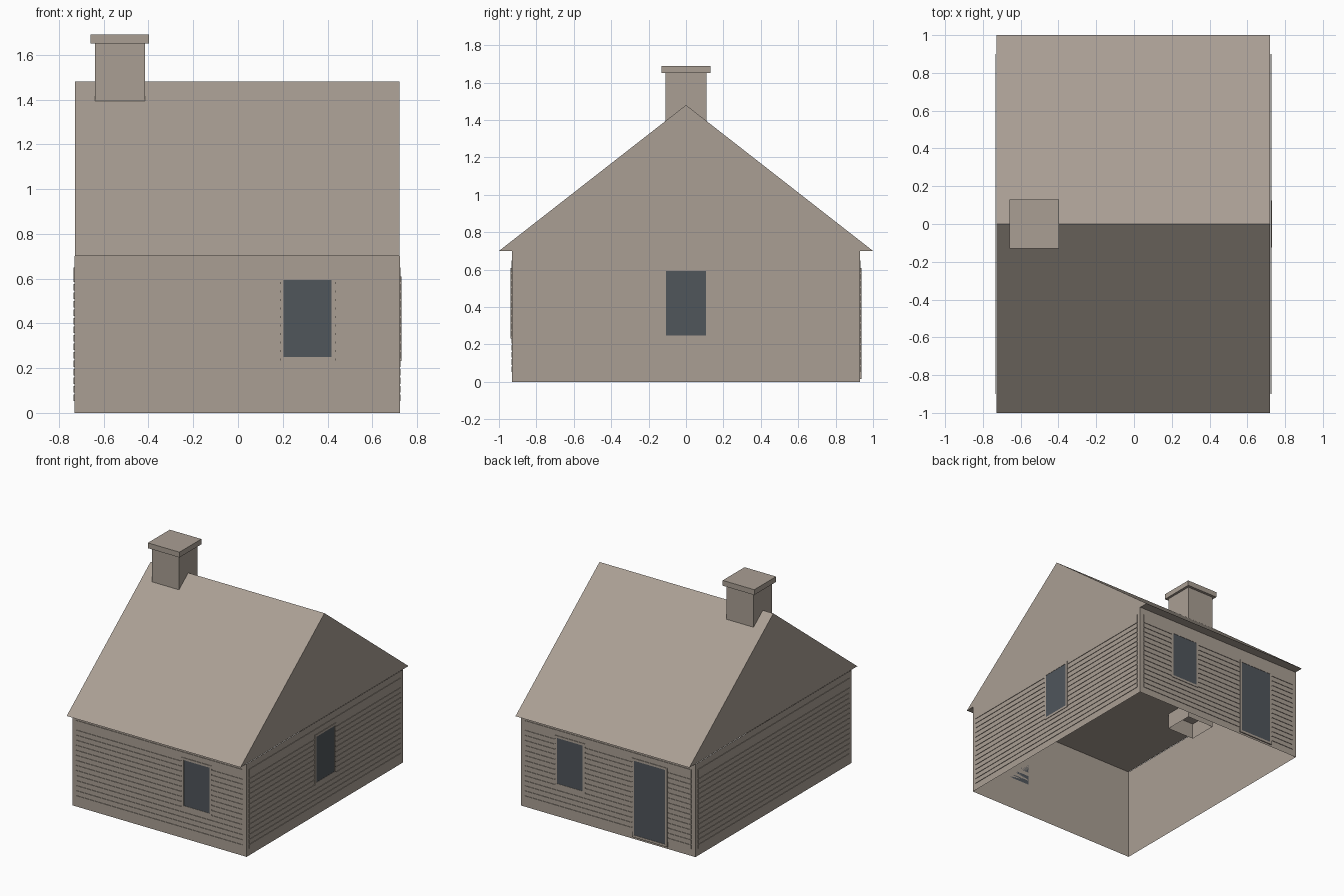
import bpy, bmesh

cube = bpy.data.objects.get("Cube")
if cube:
    bpy.data.objects.remove(cube, do_unlink=True)


def material(name, rgb):
    m = bpy.data.materials.new(name)
    m.use_nodes = True
    m.diffuse_color = (*rgb, 1)
    bsdf = next(n for n in m.node_tree.nodes if n.type == 'BSDF_PRINCIPLED')
    bsdf.inputs["Base Color"].default_value = (*rgb, 1)
    bsdf.inputs["Roughness"].default_value = 0.8
    return m


TAUPE = material("warm_taupe", (0.40, 0.345, 0.295))
GLASS = material("dark_slate_glass", (0.08, 0.092, 0.105))

# Wall planes
X0, X1, Y, EAVE = -0.73, 0.723, 0.93, 0.70


def box(bm, x, y, z, open_bottom=False, open_top=False):
    """Axis-aligned box from (min, max) pairs, optionally without its ends."""
    ring = [(x[0], y[0]), (x[1], y[0]), (x[1], y[1]), (x[0], y[1])]
    lo = [bm.verts.new((a, b, z[0])) for a, b in ring]
    hi = [bm.verts.new((a, b, z[1])) for a, b in ring]
    for i in range(4):
        j = (i + 1) % 4
        bm.faces.new((lo[i], lo[j], hi[j], hi[i]))
    if not open_bottom:
        bm.faces.new(lo[::-1])
    if not open_top:
        bm.faces.new(hi)


def finish(bm, name, mat):
    mesh = bpy.data.meshes.new(name)
    bm.to_mesh(mesh)
    bm.free()
    mesh.materials.append(mat)
    obj = bpy.data.objects.new(name, mesh)
    bpy.context.collection.objects.link(obj)
    return obj


def plate(bm, side, u, z, depth):
    """Thin plate lying on one outer wall; u runs along the wall."""
    if side == "front":
        box(bm, u, (-Y - depth, -Y), z)
    elif side == "back":
        box(bm, u, (Y, Y + depth), z)
    elif side == "left":
        box(bm, (X1, X1 + depth), u, z)
    else:
        box(bm, (X0 - depth, X0), u, z)


def inset(span, d):
    return (span[0] + d, span[1] - d)


# Hollow walls, open underneath
bm = bmesh.new()
box(bm, (X0, X1), (-Y, Y), (0, EAVE), open_bottom=True, open_top=True)
finish(bm, "walls", TAUPE)

# Gabled roof with a flat ceiling
bm = bmesh.new()
profile = [(-1, EAVE), (1, EAVE), (0, 1.48)]
ends = [[bm.verts.new((x, y, z)) for y, z in profile] for x in (-0.728, 0.721)]
bm.faces.new(ends[0][::-1])
bm.faces.new(ends[1])
for i in range(3):
    j = (i + 1) % 3
    bm.faces.new((ends[0][i], ends[0][j], ends[1][j], ends[1][i]))
bmesh.ops.recalc_face_normals(bm, faces=bm.faces)
finish(bm, "roof", TAUPE)

# Chimney stack, open at its foot below the ceiling, and its cap
bm = bmesh.new()
box(bm, (-0.64, -0.415), (-0.11, 0.11), (0.58, 1.65), open_bottom=True)
finish(bm, "chimney_stack", TAUPE)
bm = bmesh.new()
box(bm, (-0.66, -0.397), (-0.13, 0.13), (1.65, 1.69))
finish(bm, "chimney_cap", TAUPE)

# Horizontal siding boards separated by narrow gaps
BOTTOM, TOP, PITCH, GAP, ROWS = 0.053, 0.65, 0.038, 0.008, 15
SPANS = {"front": (-0.697, 0.69), "back": (-0.697, 0.69),
         "left": (-0.9, 0.9), "right": (-0.9, 0.9)}
for side, span in SPANS.items():
    bm = bmesh.new()
    for row in range(ROWS):
        z0 = BOTTOM + row * PITCH
        z1 = TOP if row == ROWS - 1 else z0 + PITCH - GAP
        plate(bm, side, span, (z0, z1), 0.004)
    finish(bm, side + "_siding", TAUPE)

# Windows and door: a frame of four strips around a glass pane
openings = [
    ("front_window", "front", (0.187, 0.435), (0.232, 0.61)),
    ("left_window", "left", (-0.125, 0.125), (0.232, 0.61)),
    ("back_window", "back", (0.187, 0.435), (0.232, 0.61)),
    ("back_door", "back", (-0.5, -0.205), (0.015, 0.61)),
]
RIM = 0.017
for name, side, u, z in openings:
    bm = bmesh.new()
    for strip in ((u[0], u[0] + RIM), (u[1] - RIM, u[1])):
        plate(bm, side, strip, z, 0.008)
    for strip in ((z[0], z[0] + RIM), (z[1] - RIM, z[1])):
        plate(bm, side, inset(u, RIM), strip, 0.008)
    finish(bm, name + "_frame", TAUPE)
    bm = bmesh.new()
    plate(bm, side, inset(u, RIM), inset(z, RIM), 0.006)
    finish(bm, name + "_glass", GLASS)
